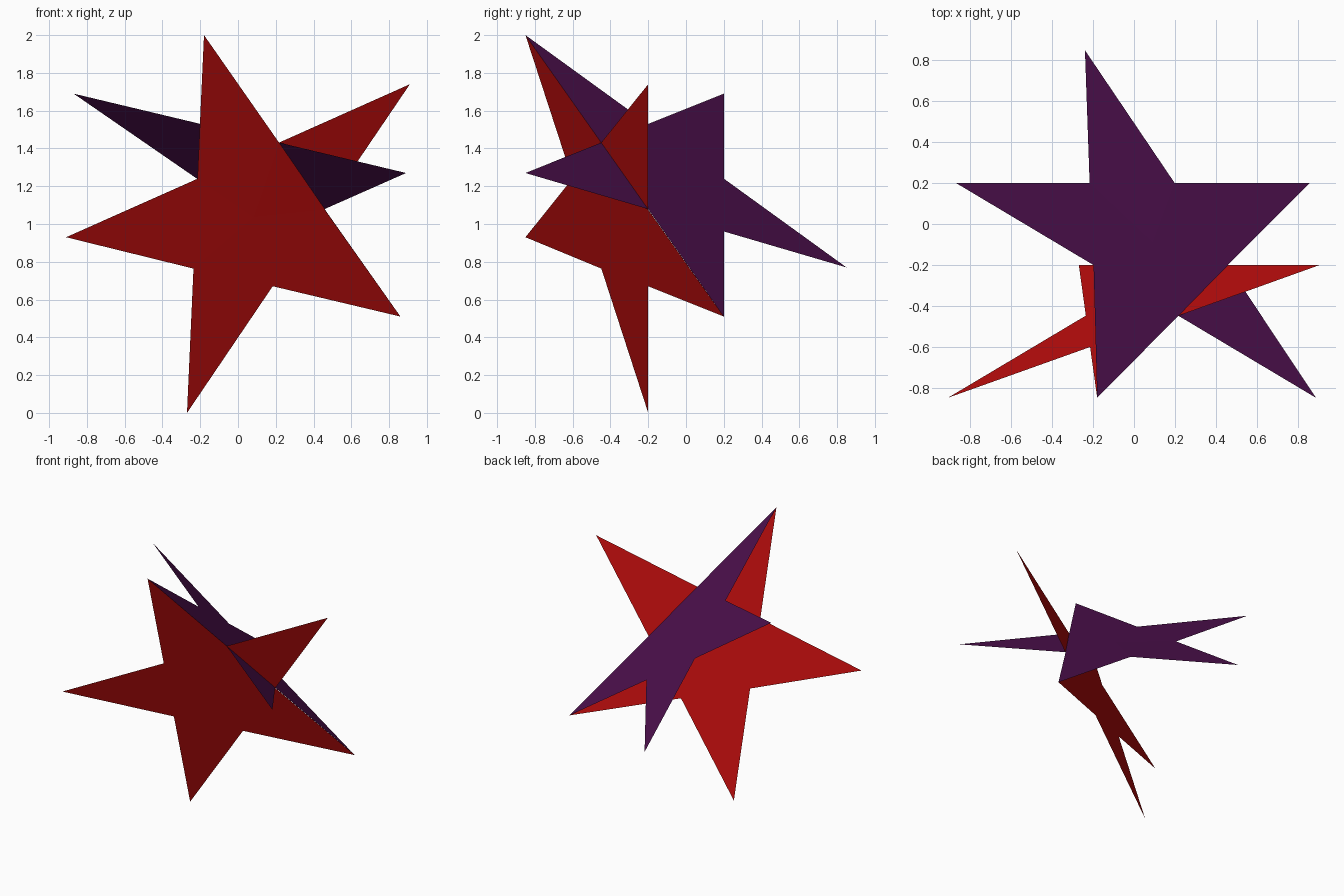
import bpy
import bmesh
from mathutils import Vector

cube = bpy.data.objects.get("Cube")
if cube:
    bpy.data.objects.remove(cube, do_unlink=True)

# Fraction of a tip-to-tip chord at which a regular five-pointed star notches
NOTCH = (3 - 5 ** 0.5) / 2


def flat_material(name, color):
    mat = bpy.data.materials.new(name)
    mat.use_nodes = True
    mat.diffuse_color = color
    bsdf = mat.node_tree.nodes["Principled BSDF"]
    bsdf.inputs["Base Color"].default_value = color
    bsdf.inputs["Roughness"].default_value = 0.8
    return mat


def flat_star(name, tips, mat):
    """Thin five-pointed star through its tips, listed in order around it."""
    tips = [Vector(t) for t in tips]
    centre = sum(tips, Vector()) / len(tips)
    outline = []
    for i, tip in enumerate(tips):
        outline += [tip, tip.lerp(tips[(i + 2) % len(tips)], NOTCH)]

    bm = bmesh.new()
    hub = bm.verts.new(centre)
    ring = [bm.verts.new(p) for p in outline]
    # Each arm is a kite from the hub: notch, tip, notch
    for i in range(0, len(ring), 2):
        bm.faces.new((hub, ring[i - 1], ring[i], ring[i + 1]))
    bm.normal_update()
    # The painted side faces up
    for face in bm.faces:
        if face.normal.z < 0:
            face.normal_flip()
    mesh = bpy.data.meshes.new(name)
    bm.to_mesh(mesh)
    bm.free()
    mesh.materials.append(mat)
    obj = bpy.data.objects.new(name, mesh)
    bpy.context.scene.collection.objects.link(obj)
    return obj


red = flat_material("red", (0.51, 0.004, 0.004, 1))
purple = flat_material("purple", (0.073, 0.005, 0.073, 1))

# The two stars cross along one shared chord
top_tip = (-0.18, -0.85, 2.0)
side_tip = (0.86, 0.2, 0.51)

# Steep star
flat_star("red_star", [top_tip, (0.91, -0.2, 1.74), side_tip,
                       (-0.27, -0.2, 0.0), (-0.91, -0.85, 0.93)], red)

# Leaning star
flat_star("purple_star", [top_tip, (0.89, -0.85, 1.27), side_tip,
                          (-0.24, 0.85, 0.77), (-0.87, 0.2, 1.69)], purple)
